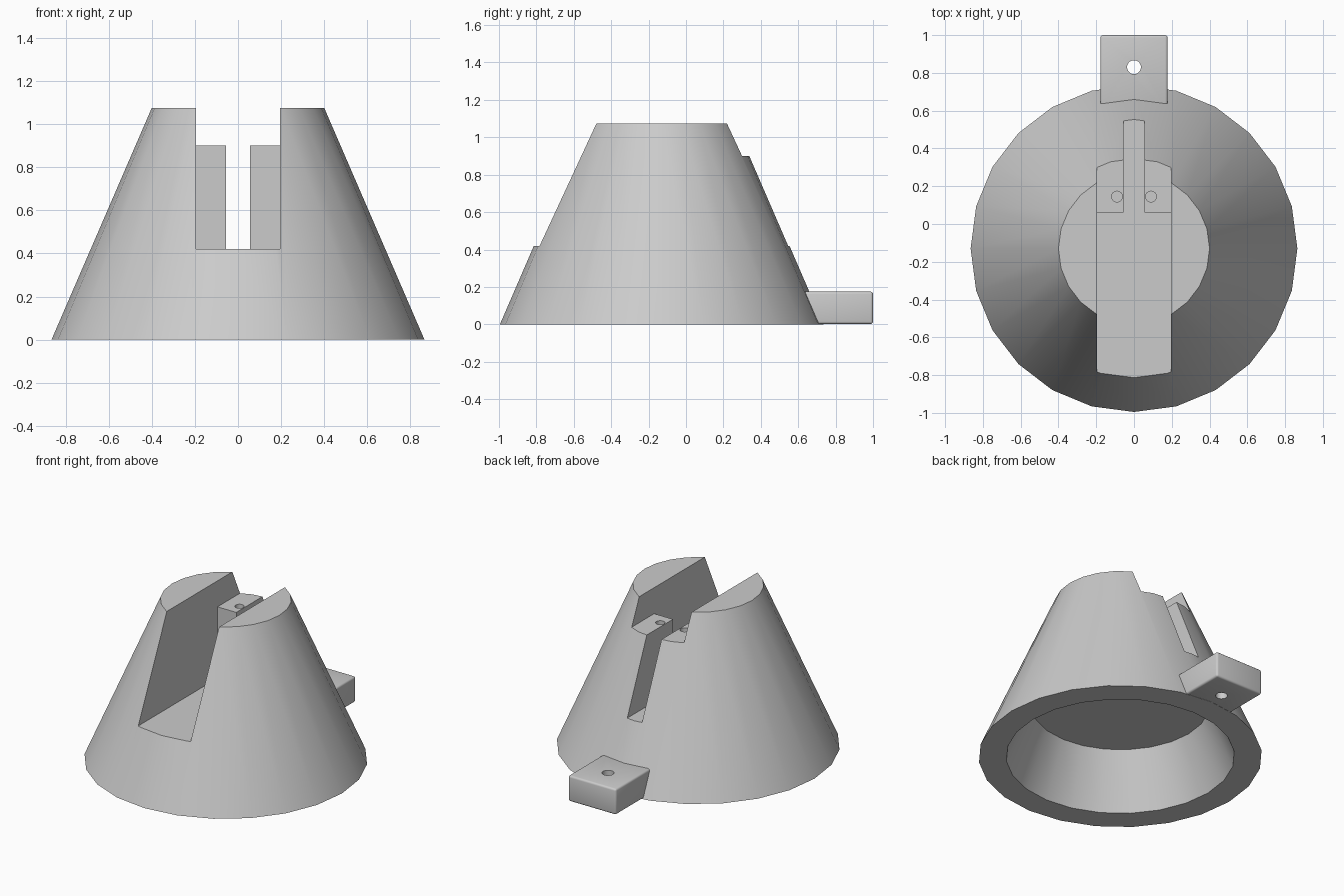
import bpy
from math import radians

cube = bpy.data.objects.get("Cube")
if cube:
    bpy.data.objects.remove(cube, do_unlink=True)

AXIS_Y = -0.13   # centre line of the cone
FLOOR, SHELF, TOP = 0.42, 0.90, 1.075

grey = bpy.data.materials.new("plain_grey")
grey.use_nodes = True
colour = (0.6, 0.6, 0.6, 1)
grey.diffuse_color = colour
grey.node_tree.nodes["Principled BSDF"].inputs["Base Color"].default_value = colour


def cone(name, r1, r2, z0, z1, x=0, y=AXIS_Y, sides=24):
    bpy.ops.mesh.primitive_cone_add(vertices=sides, radius1=r1, radius2=r2,
                                    depth=z1 - z0, location=(x, y, (z0 + z1) / 2))
    ob = bpy.context.object
    ob.name = name
    ob.data.materials.append(grey)
    return ob


def box(name, half_width, y0, y1, z0, z1):
    bpy.ops.mesh.primitive_cube_add(size=1, location=(0, (y0 + y1) / 2, (z0 + z1) / 2))
    ob = bpy.context.object
    ob.name = name
    ob.scale = (2 * half_width, y1 - y0, z1 - z0)
    bpy.ops.object.transform_apply(location=False, rotation=False, scale=True)
    ob.data.materials.append(grey)
    return ob


def activate(ob):
    bpy.ops.object.select_all(action='DESELECT')
    ob.select_set(True)
    bpy.context.view_layer.objects.active = ob


def cut(ob, cutters):
    for cutter in cutters:
        cutter.hide_render = True
        mod = ob.modifiers.new("cut", 'BOOLEAN')
        mod.operation, mod.solver, mod.object = 'DIFFERENCE', 'EXACT', cutter
        activate(ob)
        bpy.ops.object.modifier_apply(modifier=mod.name)
        bpy.data.objects.remove(cutter, do_unlink=True)


def smooth(ob):
    activate(ob)
    bpy.ops.object.shade_smooth_by_angle(angle=radians(30))


# Cone body: hollow base, wide front slot, lowered rear shelf, narrow rear slot
body = cone("cone_body", 0.865, 0.40, 0, TOP)
cut(body, [
    cone("cavity", 0.74, 0.544, -0.1, 0.36),
    box("front_slot", 0.195, -1.2, 0.06, FLOOR, 1.3),
    box("shelf_cut", 0.195, 0.0, 1.0, SHELF, 1.3),
    box("rear_slot", 0.055, 0.0, 1.0, FLOOR, 1.3),
])
# Blind screw holes in the shelf
cut(body, [cone("shelf_hole", 0.029, 0.029, 0.6, 1.2, x, 0.145, 16)
           for x in (-0.09, 0.09)])
smooth(body)

# Rounded mounting tab with a bolt hole
tab = box("mounting_tab", 0.178, 0.60, 1.0, 0.002, 0.175)
bevel = tab.modifiers.new("bevel", 'BEVEL')
bevel.width, bevel.segments = 0.013, 3
activate(tab)
bpy.ops.object.modifier_apply(modifier=bevel.name)
cut(tab, [cone("tab_hole", 0.037, 0.037, -0.1, 0.4, 0, 0.83, 20)])
smooth(tab)
